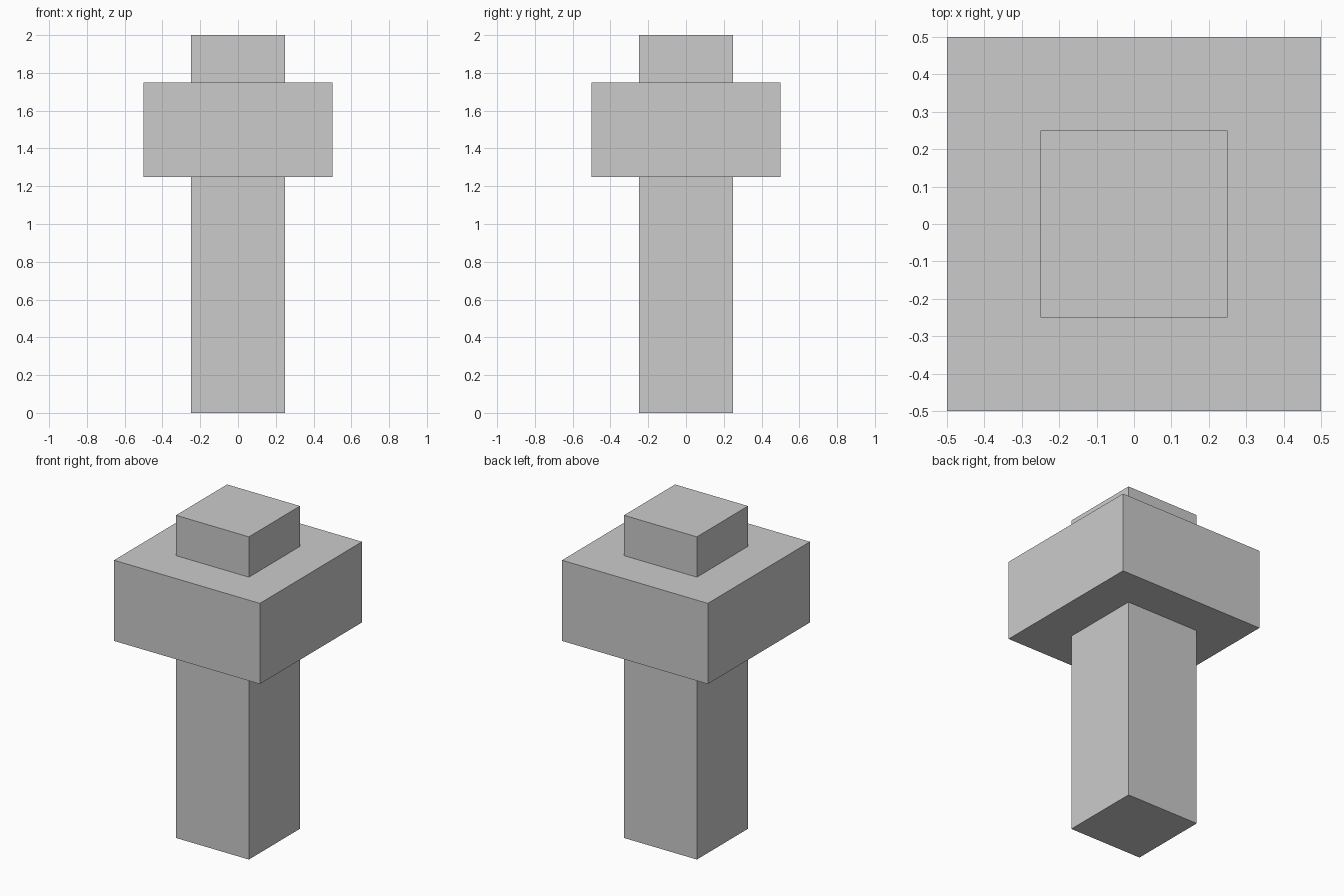
import bpy

if "Cube" in bpy.data.objects:
    bpy.data.objects.remove(bpy.data.objects["Cube"])


def box(name, width, depth, z_bottom, z_top):
    """Add a box centred on the z axis between two heights."""
    bpy.ops.mesh.primitive_cube_add(size=1, location=(0, 0, (z_bottom + z_top) / 2))
    obj = bpy.context.object
    obj.name = name
    obj.scale = (width, depth, z_top - z_bottom)
    bpy.ops.object.transform_apply(location=False, rotation=False, scale=True)
    return obj


# Square shaft running the full height, emerging above the head
box("shaft", 0.5, 0.5, 0.0, 2.0)

# Wide block around the upper part of the shaft
box("head_block", 1.0, 1.0, 1.25, 1.75)
